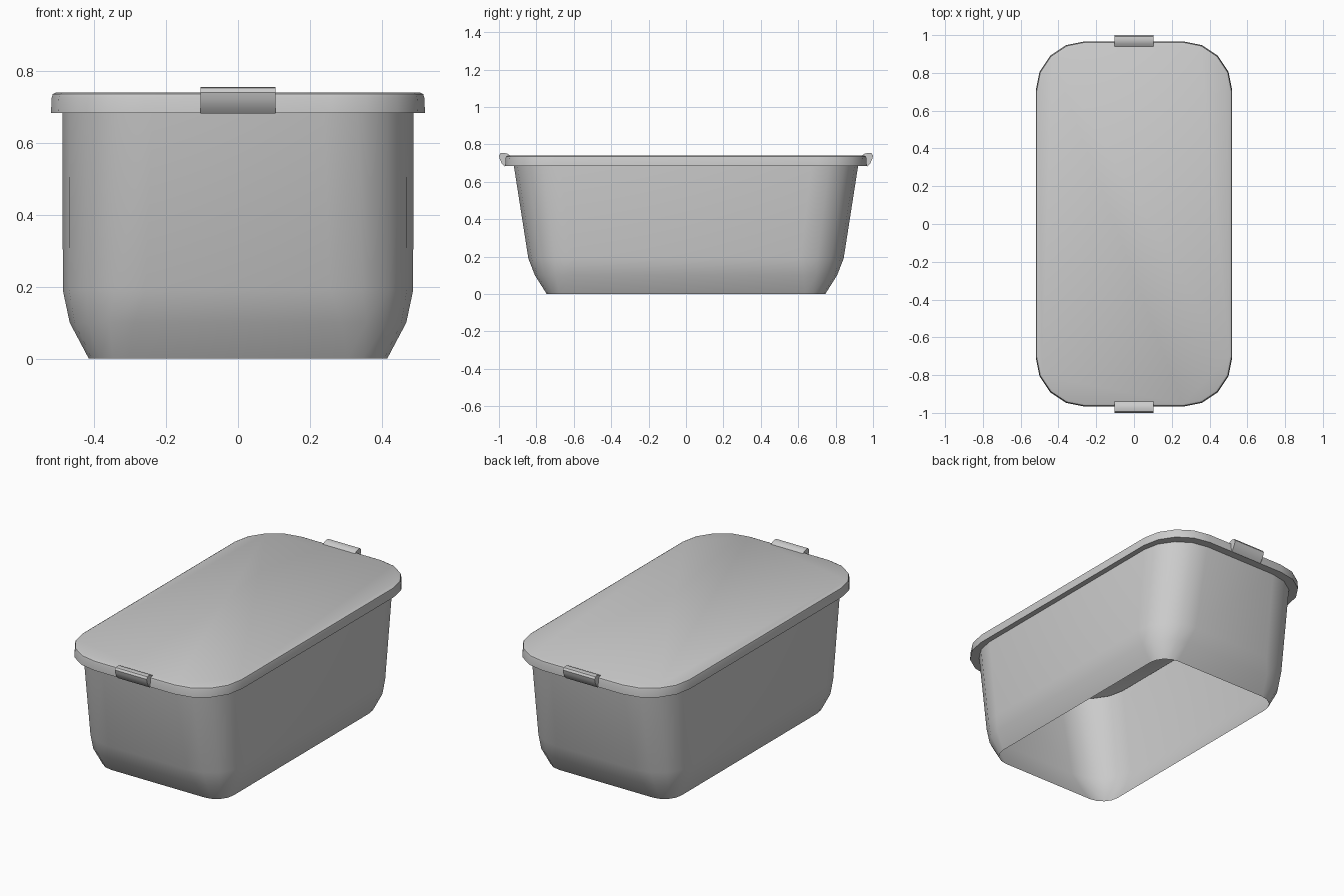
import bpy, bmesh, math

if "Cube" in bpy.data.objects:
    bpy.data.objects.remove(bpy.data.objects["Cube"])


def rounded_rect(hx, hy, r, z, seg=4):
    """Points of a rounded rectangle, counter-clockwise."""
    pts = []
    for i, (sx, sy) in enumerate([(1, 1), (-1, 1), (-1, -1), (1, -1)]):
        for k in range(seg + 1):
            a = math.radians(90 * (i + k / seg))
            pts.append((sx * (hx - r) + r * math.cos(a),
                        sy * (hy - r) + r * math.sin(a), z))
    return pts


def finish(name, bm, angle=40):
    mesh = bpy.data.meshes.new(name)
    bm.to_mesh(mesh)
    bm.free()
    ob = bpy.data.objects.new(name, mesh)
    bpy.context.collection.objects.link(ob)
    bpy.ops.object.select_all(action='DESELECT')
    ob.select_set(True)
    bpy.context.view_layer.objects.active = ob
    bpy.ops.object.shade_smooth_by_angle(angle=math.radians(angle))
    return ob


def loft(name, sections, cap_top=False):
    """Skin a stack of (half x, half y, radius, z) sections."""
    bm = bmesh.new()
    rings = [[bm.verts.new(p) for p in rounded_rect(*s)] for s in sections]
    n = len(rings[0])
    for lo, hi in zip(rings, rings[1:]):
        for i in range(n):
            j = (i + 1) % n
            bm.faces.new((lo[i], lo[j], hi[j], hi[i]))
    if cap_top:
        bm.faces.new(rings[-1])
    return finish(name, bm)


# Tub: open-bottomed shell, end walls leaning outward
loft("tub", [(0.415, 0.745, 0.11, 0.0),
             (0.468, 0.808, 0.18, 0.10),
             (0.487, 0.843, 0.23, 0.19),
             (0.488, 0.920, 0.25, 0.683),
             (0.488, 0.926, 0.25, 0.735)])

# Lid: lip underside, skirt, softened rim and flat top
loft("lid", [(0.488, 0.920, 0.25, 0.683),
             (0.520, 0.967, 0.26, 0.683),
             (0.518, 0.965, 0.26, 0.725),
             (0.515, 0.962, 0.257, 0.735),
             (0.505, 0.952, 0.247, 0.74)], cap_top=True)

# Clips: hooked profile (y, z) extruded across each end
profile = [(0.938, 0.738), (0.955, 0.75), (0.975, 0.755), (0.992, 0.752),
           (1.0, 0.74), (0.996, 0.722), (0.985, 0.698), (0.970, 0.681), (0.955, 0.69)]
for name, side in (("front_clip", -1), ("back_clip", 1)):
    bm = bmesh.new()
    face = bm.faces.new([bm.verts.new((-0.104, side * y, z)) for y, z in profile])
    ext = bmesh.ops.extrude_face_region(bm, geom=[face])["geom"]
    bmesh.ops.translate(bm, vec=(0.208, 0, 0),
                        verts=[v for v in ext if isinstance(v, bmesh.types.BMVert)])
    bmesh.ops.recalc_face_normals(bm, faces=bm.faces)
    finish(name, bm)
